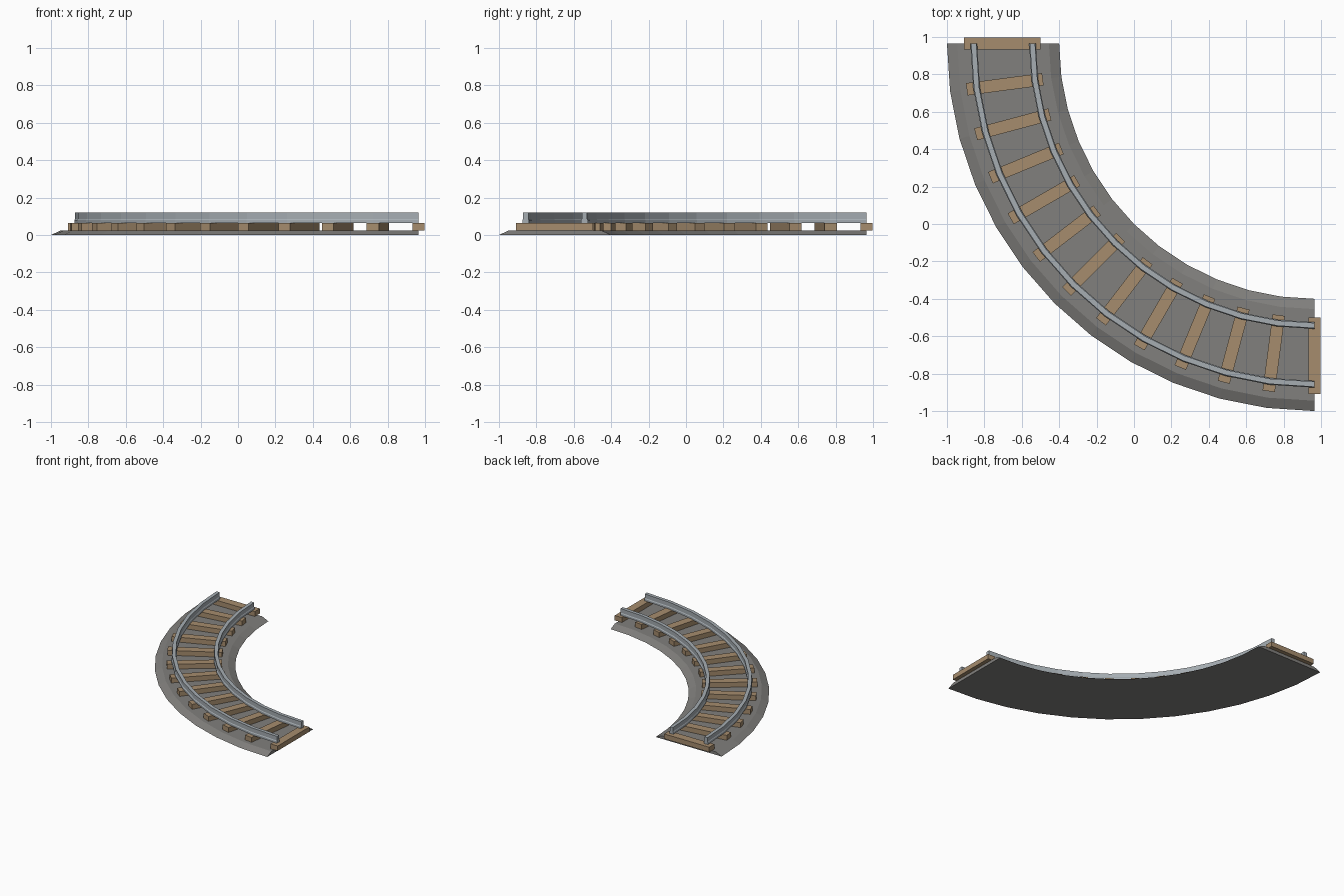
import bpy
import bmesh
from math import cos, sin, pi
from mathutils import Matrix, Vector

cube = bpy.data.objects.get("Cube")
if cube:
    bpy.data.objects.remove(cube, do_unlink=True)

CENTRE = 0.965      # the quarter turn is centred at (CENTRE, CENTRE)
STEPS = 12          # segments along the turn
MID_RADIUS = 1.665


def material(name, colour):
    mat = bpy.data.materials.new(name)
    mat.use_nodes = True
    mat.diffuse_color = (*colour, 1)
    mat.node_tree.nodes["Principled BSDF"].inputs["Base Color"].default_value = (*colour, 1)
    return mat


gravel = material("gravel grey", (0.22, 0.215, 0.205))
wood = material("sleeper wood", (0.38, 0.265, 0.155))
steel = material("rail steel", (0.38, 0.42, 0.45))


def finish(name, bm, mat):
    bmesh.ops.recalc_face_normals(bm, faces=bm.faces)
    mesh = bpy.data.meshes.new(name)
    bm.to_mesh(mesh)
    bm.free()
    mesh.materials.append(mat)
    obj = bpy.data.objects.new(name, mesh)
    bpy.context.collection.objects.link(obj)
    return obj


def turn_point(radius, angle, z):
    return Vector((CENTRE - radius * cos(angle), CENTRE - radius * sin(angle), z))


def sweep(name, profile, radius, mat):
    """Carry a closed (offset, z) profile around the quarter turn."""
    bm = bmesh.new()
    rings = [[bm.verts.new(turn_point(radius + off, i / STEPS * pi / 2, z))
              for off, z in profile] for i in range(STEPS + 1)]
    n = len(profile)
    for a, b in zip(rings, rings[1:]):
        for k in range(n):
            j = (k + 1) % n
            bm.faces.new((a[k], a[j], b[j], b[k]))
    bm.faces.new(rings[0])
    bm.faces.new(rings[-1])
    return finish(name, bm, mat)


def mirrored(half):
    return half + [(-off, z) for off, z in reversed(half)]


# Gravel bed with sloping shoulders
sweep("gravel_bed", mirrored([(0.3, 0), (0.245, 0.025)]), MID_RADIUS, gravel)

# Rails with a wider foot below the head
rail = mirrored([(0.018, 0.064), (0.018, 0.08), (0.014, 0.086), (0.014, 0.12)])
sweep("outer_rail", rail, MID_RADIUS + 0.157, steel)
sweep("inner_rail", rail, MID_RADIUS - 0.157, steel)

# Wooden sleepers, one at each step of the turn
for i in range(STEPS + 1):
    angle = i / STEPS * pi / 2
    bm = bmesh.new()
    place = (Matrix.Translation(turn_point(MID_RADIUS + 0.005, angle, 0.045))
             @ Matrix.Rotation(angle, 4, 'Z')
             @ Matrix.Diagonal((0.41, 0.066, 0.04, 1)))
    bmesh.ops.create_cube(bm, size=1, matrix=place)
    finish(f"sleeper_{i + 1}", bm, wood)
